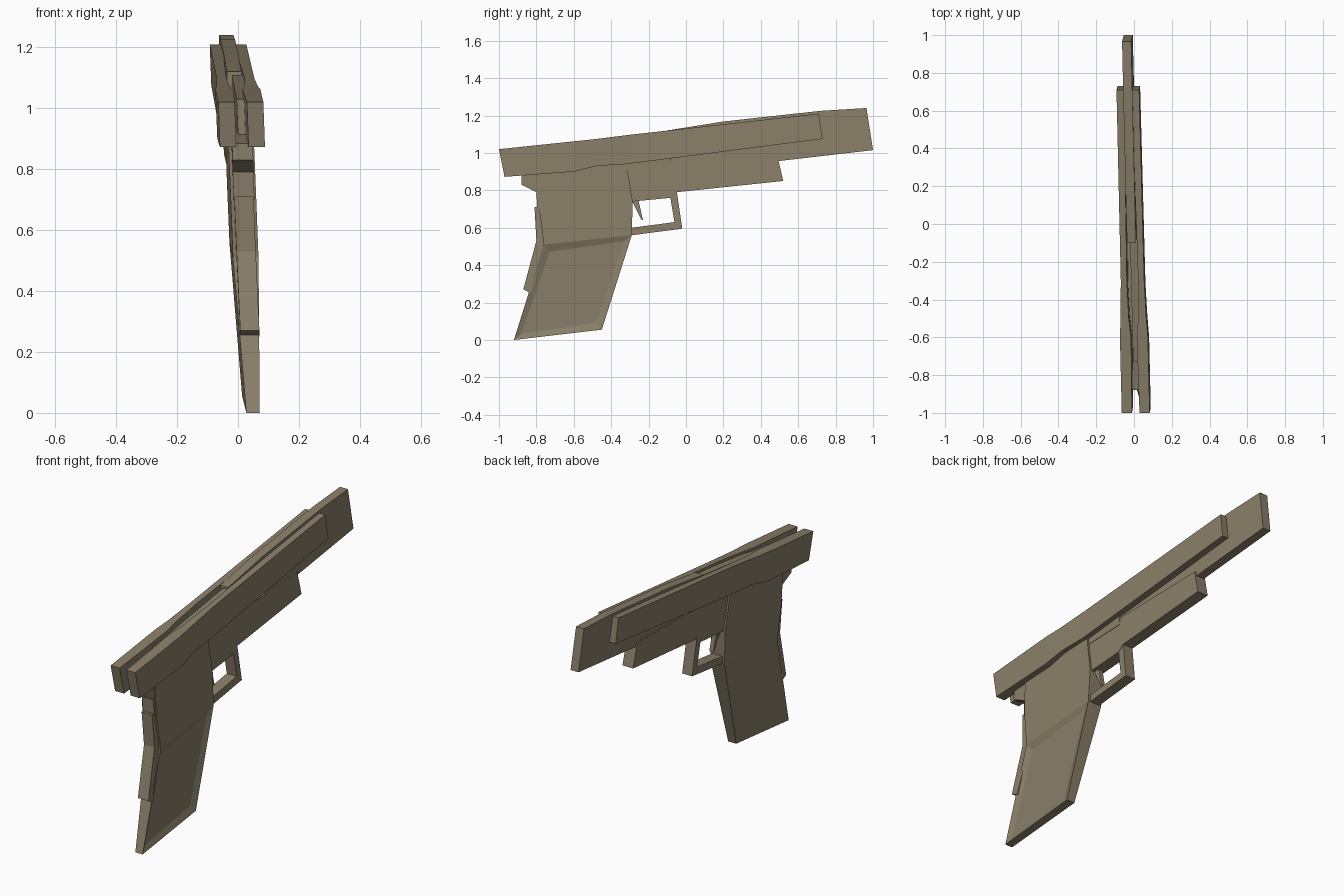
import bpy, bmesh

if "Cube" in bpy.data.objects:
    bpy.data.objects.remove(bpy.data.objects["Cube"])

# one flat drab colour for the whole model
drab = bpy.data.materials.new("drab_khaki")
drab.diffuse_color = (0.25, 0.21, 0.14, 1)
drab.use_nodes = True
drab.node_tree.nodes["Principled BSDF"].inputs["Base Color"].default_value = drab.diffuse_color


def centre(y, z):
    # the model leans and turns slightly off its centre plane
    return 0.031 - 0.02 * y - 0.041 * z


def finish(name, bm):
    me = bpy.data.meshes.new(name)
    bmesh.ops.recalc_face_normals(bm, faces=bm.faces)
    bm.to_mesh(me)
    bm.free()
    me.materials.append(drab)
    ob = bpy.data.objects.new(name, me)
    bpy.context.collection.objects.link(ob)
    return ob


def prism(name, pts, lo, hi, recess=False):
    # side profile (y, z) thickened in x; lo and hi may depend on (y, z)
    f = lambda w, y, z: w(y, z) if callable(w) else w
    bm = bmesh.new()
    a = [bm.verts.new((centre(y, z) + f(lo, y, z), y, z)) for y, z in pts]
    b = [bm.verts.new((centre(y, z) + f(hi, y, z), y, z)) for y, z in pts]
    bm.faces.new(a)
    right = bm.faces.new(b)
    n = len(pts)
    for i in range(n):
        j = (i + 1) % n
        bm.faces.new((a[i], a[j], b[j], b[i]))
    bmesh.ops.recalc_face_normals(bm, faces=bm.faces)
    if recess:
        bmesh.ops.inset_individual(bm, faces=[right], thickness=0.05, depth=-0.012)
    return finish(name, bm)


def slide_plate(name, side):
    # sections: top y, z, bottom y, z, inner and outer offset
    rows = [(-1.0, 1.02, -0.97, 0.872, 0.02, 0.074),
            (-0.60, 1.062, -0.60, 0.90, 0.015, 0.074),
            (-0.50, 1.072, -0.48, 0.93, 0.025, 0.068),
            (-0.30, 1.097, -0.32, 0.94, 0.03, 0.062),
            (0.71, 1.21, 0.73, 1.075, 0.02, 0.06)]
    bm = bmesh.new()
    rings = []
    for yt, zt, yb, zb, i, o in rows:
        rings.append([bm.verts.new((centre(y, z) + side * w, y, z))
                      for y, z, w in ((yt, zt, i), (yt, zt, o), (yb, zb, o), (yb, zb, i))])
    for r, s in zip(rings, rings[1:]):
        for k in range(4):
            m = (k + 1) % 4
            bm.faces.new((r[k], r[m], s[m], s[k]))
    bm.faces.new(rings[0])
    bm.faces.new(rings[-1])
    return finish(name, bm)


# side plates of the slide
for side, label in ((-1, "left"), (1, "right")):
    slide_plate("slide_plate_" + label, side)

# barrel core, running forward past the plates
prism("barrel_core", [(-0.1, 1.12), (0.2, 1.168), (0.72, 1.225), (0.965, 1.24),
                      (1.0, 1.015), (0.5, 0.957), (-0.1, 0.92)], -0.024, 0.024)
# inner block between the plates
prism("inner_block", [(-0.73, 1.03), (-0.08, 1.11), (-0.08, 0.92), (-0.73, 0.88)], -0.008, 0.034)

# frame under the slide
prism("frame", [(-0.76, 0.51), (-0.29, 0.56), (-0.285, 0.74), (-0.32, 0.95),
                (-0.60, 0.925), (-0.79, 0.90), (-0.785, 0.70)], -0.042, 0.042)
prism("rear_tang", [(-0.88, 0.885), (-0.88, 0.83), (-0.80, 0.79), (-0.795, 0.70),
                    (-0.70, 0.70), (-0.70, 0.92)], -0.032, 0.036)
prism("front_frame", [(-0.33, 0.95), (-0.29, 0.74), (-0.08, 0.76), (-0.05, 0.79),
                      (0.52, 0.85), (0.49, 0.98)], -0.032, 0.032)

# trigger guard and trigger
prism("trigger_guard", [(-0.29, 0.56), (-0.02, 0.595), (-0.05, 0.80), (-0.085, 0.77),
                        (-0.062, 0.63), (-0.29, 0.60)], -0.03, 0.03)
prism("trigger", [(-0.29, 0.745), (-0.255, 0.75), (-0.23, 0.64), (-0.24, 0.645)], -0.012, 0.012)

# grip with a sunken panel on its right side, and the back strap
width = lambda y, z: 0.022 + 0.02 * min(z / 0.5, 1)
prism("grip", [(-0.92, 0.0), (-0.45, 0.055), (-0.29, 0.56), (-0.76, 0.51)],
      lambda y, z: -width(y, z), width, recess=True)
prism("back_strap", [(-0.81, 0.71), (-0.80, 0.53), (-0.87, 0.27), (-0.83, 0.25),
                     (-0.75, 0.51), (-0.77, 0.71)], -0.03, 0.033)
